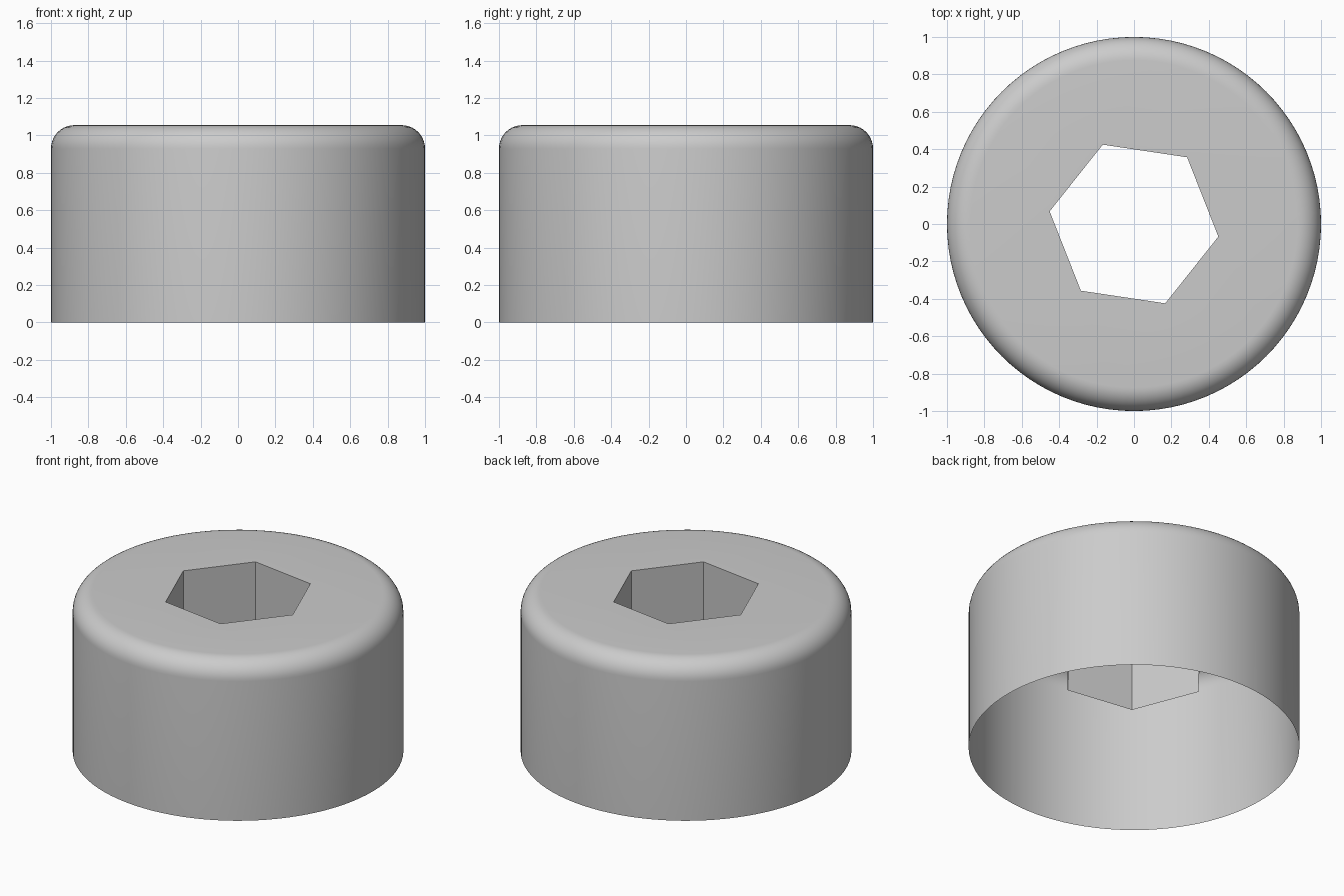
import bpy, bmesh
from math import sin, cos, pi, radians

cube = bpy.data.objects.get("Cube")
if cube:
    bpy.data.objects.remove(cube)

HEIGHT, RADIUS, FILLET = 1.055, 1.0, 0.125
SOCKET_RADIUS, SOCKET_BOTTOM, SOCKET_TURN = 0.456, 0.525, radians(-8.5)
SIDES, FILLET_STEPS = 96, 10

grey = bpy.data.materials.new("steel_grey")
grey.use_nodes = True
colour = (0.6, 0.6, 0.6, 1)
grey.diffuse_color = colour
grey.node_tree.nodes["Principled BSDF"].inputs["Base Color"].default_value = colour

bm = bmesh.new()


def ring(radius, z, sides, turn=0.0):
    return [bm.verts.new((radius * cos(turn + 2 * pi * i / sides),
                          radius * sin(turn + 2 * pi * i / sides), z))
            for i in range(sides)]


def bridge(a, b, smooth):
    n = len(a)
    for i in range(n):
        j = (i + 1) % n
        bm.faces.new((a[i], a[j], b[j], b[i])).smooth = smooth


def loop_edges(verts):
    return [bm.edges.get((v, verts[i - 1])) for i, v in enumerate(verts)]


# Open-bottomed cylindrical wall with a rounded top rim
rings = [ring(RADIUS, 0, SIDES)]
for k in range(FILLET_STEPS + 1):
    a = pi / 2 * k / FILLET_STEPS
    rings.append(ring(RADIUS - FILLET + FILLET * cos(a),
                      HEIGHT - FILLET + FILLET * sin(a), SIDES))
for lower, upper in zip(rings, rings[1:]):
    bridge(lower, upper, True)

# Hexagonal socket walls, open at the bottom
hex_top = ring(SOCKET_RADIUS, HEIGHT, 6, SOCKET_TURN)
hex_bottom = ring(SOCKET_RADIUS, SOCKET_BOTTOM, 6, SOCKET_TURN)
bridge(hex_top, hex_bottom, False)

# Flat top between the rim and the socket
bmesh.ops.triangle_fill(bm, use_beauty=True, normal=(0, 0, 1),
                        edges=loop_edges(rings[-1]) + loop_edges(hex_top))
for f in bm.faces:
    if all(abs(v.co.z - HEIGHT) < 1e-5 for v in f.verts):
        f.smooth = False
        if f.normal.z < 0:
            f.normal_flip()

mesh = bpy.data.meshes.new("screw_head")
bm.to_mesh(mesh)
bm.free()
mesh.materials.append(grey)
head = bpy.data.objects.new("screw_head", mesh)
bpy.context.collection.objects.link(head)

# Smooth the curved wall while keeping the socket edges crisp
bpy.context.view_layer.objects.active = head
head.select_set(True)
bpy.ops.object.shade_smooth_by_angle(angle=radians(30))
